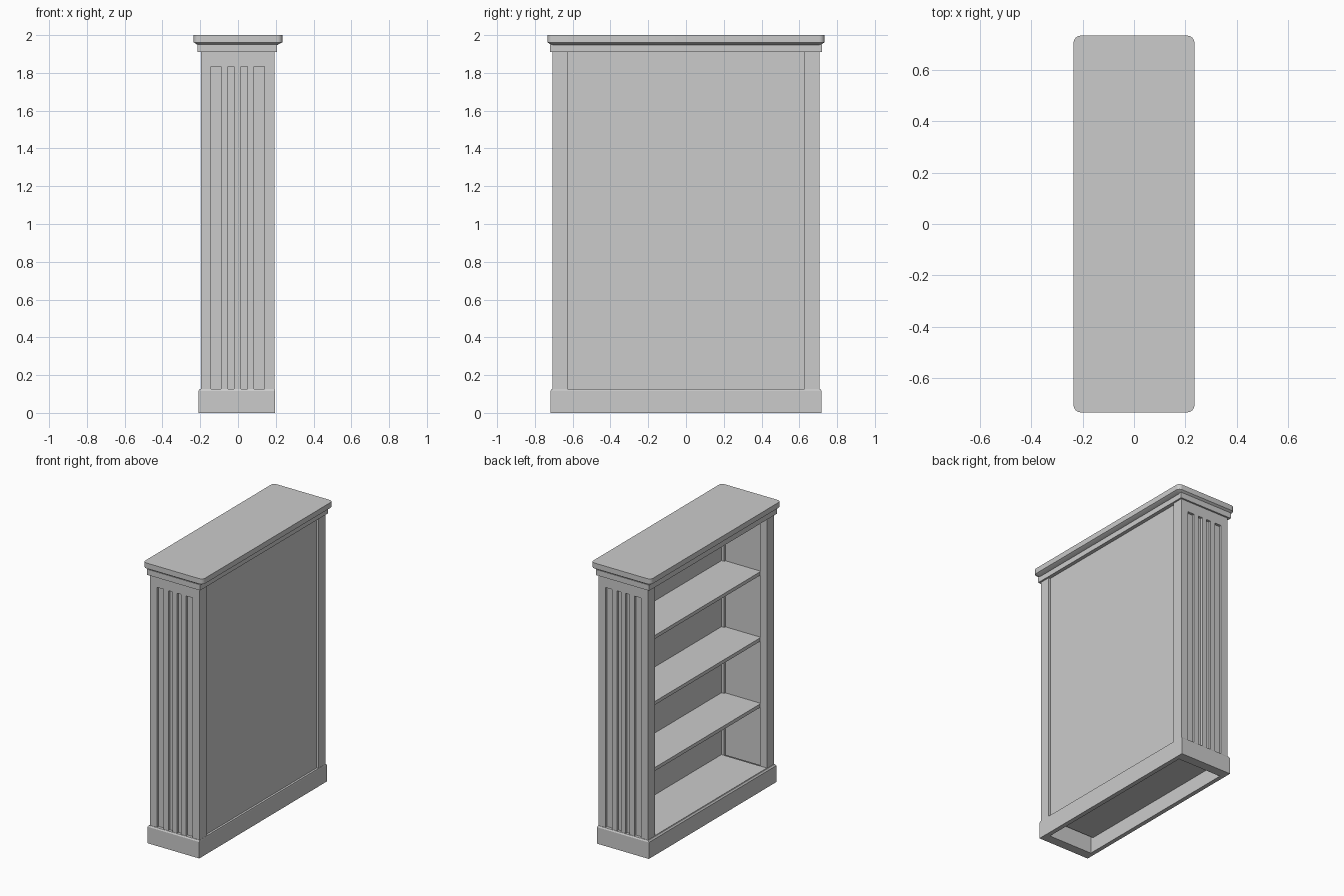
import bpy, bmesh
from math import cos, sin, pi

cube = bpy.data.objects.get("Cube")
if cube:
    bpy.data.objects.remove(cube, do_unlink=True)

paint = bpy.data.materials.new("grey_paint")
paint.use_nodes = True
GREY = (0.6, 0.6, 0.6, 1)
paint.diffuse_color = GREY
paint.node_tree.nodes["Principled BSDF"].inputs["Base Color"].default_value = GREY


def finish(name, bm):
    bmesh.ops.recalc_face_normals(bm, faces=bm.faces)
    mesh = bpy.data.meshes.new(name)
    bm.to_mesh(mesh)
    bm.free()
    mesh.materials.append(paint)
    obj = bpy.data.objects.new(name, mesh)
    bpy.context.collection.objects.link(obj)
    return obj


def box(name, x, y, z):
    """Box from (low, high) pairs on each axis."""
    bm = bmesh.new()
    bmesh.ops.create_cube(bm, size=1)
    for v in bm.verts:
        v.co = [sum(r) / 2 + c * (r[1] - r[0]) for c, r in zip(v.co, (x, y, z))]
    return finish(name, bm)


def outline(x0, x1, y, r, steps=6):
    """Rounded rectangle, counter-clockwise."""
    corners = [(x1 - r, y - r), (x0 + r, y - r), (x0 + r, r - y), (x1 - r, r - y)]
    return [(cx + r * cos(a), cy + r * sin(a))
            for i, (cx, cy) in enumerate(corners)
            for a in [(i + k / steps) * pi / 2 for k in range(steps + 1)]]


def loft(name, levels):
    """Stack matching outlines given as (z, points) and cap both ends."""
    bm = bmesh.new()
    rings = [[bm.verts.new((px, py, z)) for px, py in pts] for z, pts in levels]
    for a, b in zip(rings, rings[1:]):
        for i in range(len(a)):
            j = (i + 1) % len(a)
            bm.faces.new((a[i], a[j], b[j], b[i]))
    bm.faces.new(rings[0][::-1])
    bm.faces.new(rings[-1])
    return finish(name, bm)


FRONT, BACK, END = -0.197, 0.194, 0.708      # carcass limits
POST, INNER, RECESS = 0.055, 0.628, 0.69     # post width, inner face, panel face
BASE, TOP = 0.127, 1.91

# Plinth: hollow ring with a chamfered top edge
bm = bmesh.new()
rings = []
for x0, x1, y, z in ((-0.18, 0.165, 0.65, BASE), (-0.18, 0.165, 0.65, 0),
                     (-0.21, 0.197, 0.717, 0), (-0.21, 0.197, 0.717, 0.117),
                     (-0.202, 0.195, 0.711, BASE)):
    rings.append([bm.verts.new(p) for p in
                  ((x0, -y, z), (x1, -y, z), (x1, y, z), (x0, y, z))])
for a, b in zip(rings, rings[1:] + rings[:1]):
    for i in range(4):
        j = (i + 1) % 4
        bm.faces.new((a[i], a[j], b[j], b[i]))
finish("plinth", bm)

# Two mirrored ends: corner posts, recessed panel, top rail and ridges
for side, s in (("front", -1), ("rear", 1)):
    def span(a, b):
        return tuple(sorted((s * a, s * b)))
    for label, x in (("open", (FRONT, FRONT + POST)), ("closed", (BACK - POST, BACK))):
        box(f"{side}_{label}_post", x, span(INNER, END), (BASE, TOP))
    inside = (FRONT + POST, BACK - POST)
    box(f"{side}_end_panel", inside, span(0.64, RECESS), (BASE, TOP))
    box(f"{side}_top_rail", inside, span(RECESS, END), (1.835, TOP))
    for i in (-1, 0, 1):
        mid = -0.002 + i * 0.069
        box(f"{side}_ridge_{i + 2}", (mid - 0.018, mid + 0.018),
            span(RECESS, END), (BASE, 1.835))

# Closed side panel, set back between the posts
box("back_panel", (0.16, 0.18), (-INNER, INNER), (BASE, TOP))

# Floor and shelves
box("floor_board", (FRONT, 0.16), (-INNER, INNER), (0.105, 0.13))
for i in range(3):
    z = 0.57 + 0.47 * i
    box(f"shelf_{i + 1}", (FRONT + POST, 0.16), (-0.64, 0.64), (z - 0.025, z))

# Cornice: square moulding below a rounded slab with a sloped underside
box("cornice_moulding", (-0.214, 0.206), (-0.72, 0.72), (TOP, 1.95))
loft("top_slab", [(1.945, outline(-0.208, 0.203, 0.708, 0.015)),
                  (1.962, outline(-0.235, 0.235, 0.733, 0.028)),
                  (2.0, outline(-0.235, 0.235, 0.733, 0.028))])

slab = bpy.data.objects["top_slab"]
bpy.context.view_layer.objects.active = slab
slab.select_set(True)
bpy.ops.object.shade_smooth_by_angle()
